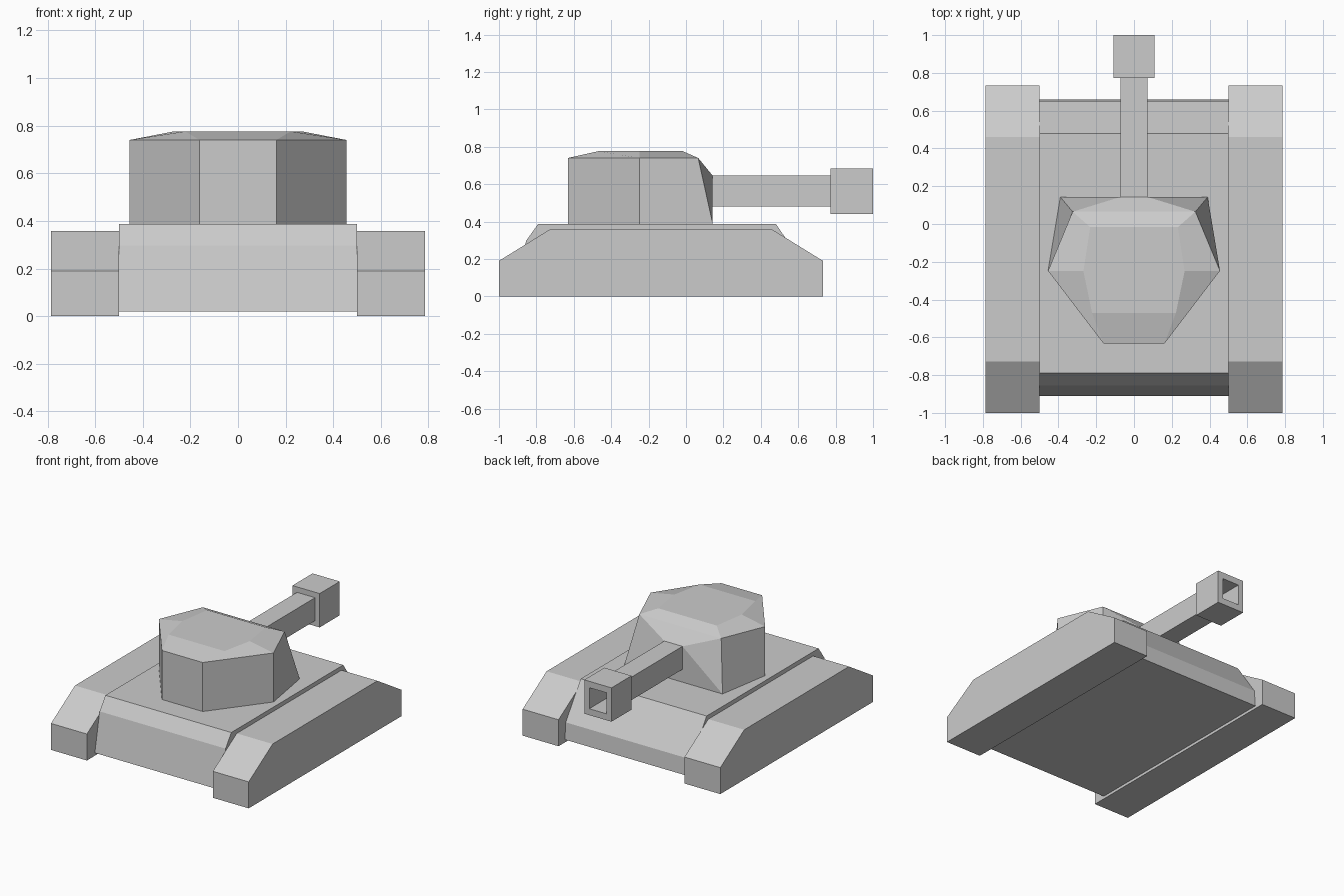
import bpy, bmesh

if "Cube" in bpy.data.objects:
    bpy.data.objects.remove(bpy.data.objects["Cube"])


def finish(name, bm):
    bmesh.ops.recalc_face_normals(bm, faces=bm.faces)
    mesh = bpy.data.meshes.new(name)
    bm.to_mesh(mesh)
    bm.free()
    obj = bpy.data.objects.new(name, mesh)
    bpy.context.collection.objects.link(obj)
    return obj


def loop(bm, pts):
    return [bm.verts.new(p) for p in pts]


def bridge(bm, a, b, skip=()):
    n = len(a)
    for i in range(n):
        if i not in skip:
            j = (i + 1) % n
            bm.faces.new((a[i], a[j], b[j], b[i]))


def extrude_profile(name, yz, x0, x1):
    bm = bmesh.new()
    a = loop(bm, [(x0, y, z) for y, z in yz])
    b = loop(bm, [(x1, y, z) for y, z in yz])
    bridge(bm, a, b)
    bm.faces.new(a)
    bm.faces.new(b)
    return finish(name, bm)


def square(bm, y, half_x, z0, z1):
    return loop(bm, [(-half_x, y, z0), (half_x, y, z0), (half_x, y, z1), (-half_x, y, z1)])


# Hull between the tracks
extrude_profile("hull", [(-0.91, 0.02), (-0.855, 0.297), (-0.79, 0.388), (0.48, 0.388),
                         (0.65, 0.14), (0.66, 0.02)], -0.5, 0.5)

# Track housings
track = [(-1, 0), (-1, 0.19), (-0.728, 0.358), (0.46, 0.358), (0.732, 0.19), (0.732, 0)]
for side, s in (("right", 1), ("left", -1)):
    extrude_profile(side + "_track", track, s * 0.5, s * 0.785)

# Turret: three six-sided rings, front face narrowing to the gun root
bm = bmesh.new()


def ring(z, half):
    return loop(bm, [(x, y, z) for x, y in half] + [(-x, y, z) for x, y in reversed(half)])


base = ring(0.388, [(0.39, 0.143), (0.455, -0.248), (0.162, -0.632)])
rim = ring(0.74, [(0.325, 0.065), (0.455, -0.248), (0.162, -0.632)])
roof = ring(0.776, [(0.232, -0.017), (0.268, -0.25), (0.222, -0.47)])
bridge(bm, base, rim, skip=(5,))
bridge(bm, rim, roof)
bm.faces.new(roof)
bm.faces.new(base)
bl, br, tr, tl = root = square(bm, 0.143, 0.072, 0.48, 0.645)
bm.faces.new((base[5], base[0], br, bl))
bm.faces.new((rim[0], rim[5], tl, tr))
for b, r, top, bottom in ((base[0], rim[0], tr, br), (base[5], rim[5], tl, bl)):
    bm.faces.new((b, r, top))
    bm.faces.new((b, top, bottom))

# Gun barrel, muzzle block and square bore, continuing from the turret
prev = root
for section in ((0.772, 0.072, 0.48, 0.645), (0.772, 0.108, 0.441, 0.684),
                (1.0, 0.108, 0.441, 0.684), (1.0, 0.068, 0.487, 0.638),
                (0.79, 0.068, 0.487, 0.638)):
    cur = square(bm, *section)
    bridge(bm, prev, cur)
    prev = cur
bm.faces.new(prev)
finish("turret_and_gun", bm)
